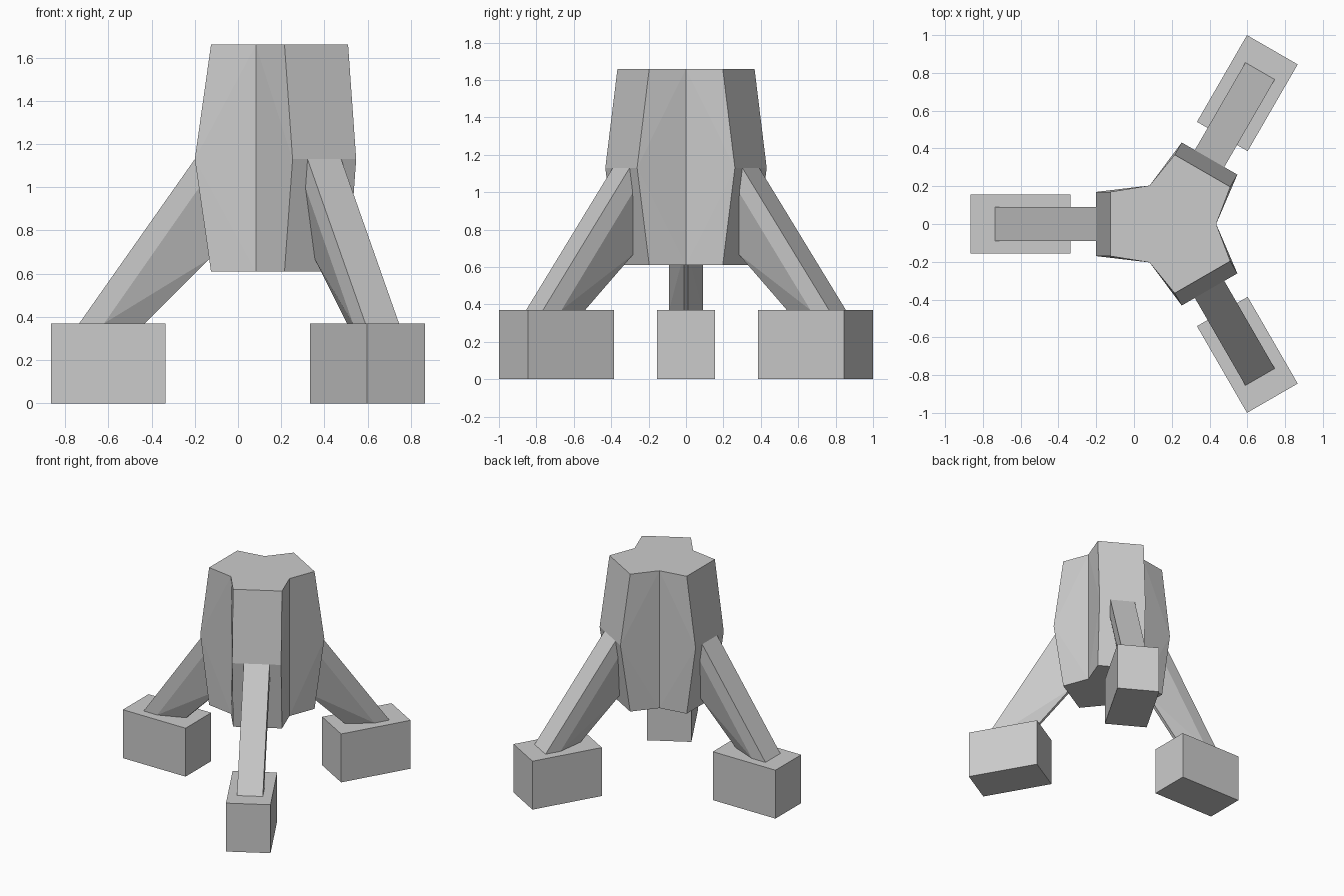
import bpy
import bmesh
from math import radians
from mathutils import Matrix, Vector

cube = bpy.data.objects.get("Cube")
if cube:
    bpy.data.objects.remove(cube, do_unlink=True)

AXIS = Vector((0.2, 0, 0))          # axis of the threefold symmetry
ANGLES = {"right": 180, "front_left": -60, "back_left": 60}

grey = bpy.data.materials.new("plain grey")
grey.use_nodes = True
grey.diffuse_color = (0.6, 0.6, 0.6, 1)
grey.node_tree.nodes["Principled BSDF"].inputs["Base Color"].default_value = (0.6, 0.6, 0.6, 1)


def spoke(angle):
    return Matrix.Translation(AXIS) @ Matrix.Rotation(radians(angle), 4, "Z")


def finish(name, bm):
    bmesh.ops.recalc_face_normals(bm, faces=bm.faces)
    mesh = bpy.data.meshes.new(name)
    bm.to_mesh(mesh)
    bm.free()
    mesh.materials.append(grey)
    bpy.context.collection.objects.link(bpy.data.objects.new(name, mesh))


def build_body():
    bm = bmesh.new()
    arms, grooves = [], []
    # each lobe: bottom, waist and top corners; each groove: a straight line
    for angle in (-60, 60, 180):
        side = {s: [bm.verts.new(spoke(angle) @ Vector((d, s * 0.17, z)))
                    for d, z in ((0.325, 0.61), (0.4, 1.13), (0.325, 1.66))]
                for s in (-1, 1)}
        arms.append(side)
        grooves.append([bm.verts.new(spoke(angle + 60) @ Vector((0.235, 0, z)))
                        for z in (0.61, 1.66)])
    bottom, top = [], []
    for i, arm in enumerate(arms):
        a, b = arm[-1], arm[1]
        for k in (0, 1):
            bm.faces.new((a[k], b[k], b[k + 1], a[k + 1]))
        for edge, (low, high) in ((a, grooves[i - 1]), (b, grooves[i])):
            bm.faces.new((low, edge[0], edge[1]))
            bm.faces.new((low, edge[1], high))
            bm.faces.new((high, edge[1], edge[2]))
        bottom += [a[0], b[0], grooves[i][0]]
        top += [a[2], b[2], grooves[i][1]]
    bm.faces.new(top)
    bm.faces.new(bottom)
    finish("body", bm)


def build_leg(name, angle):
    # keeled section: flat outer face, parallel cheeks, narrow inner edge
    bm = bmesh.new()
    upper = ((0.4, 0.09, 1.13), (0.379, 0.09, 1.0), (0.33, 0.012, 0.67))
    lower = ((0.935, 0.09, 0.37), (0.82, 0.09, 0.37), (0.63, 0.012, 0.37))
    rings = []
    for rows in (upper, lower):
        pts = [(d, w, z) for d, w, z in rows] + [(d, -w, z) for d, w, z in rows[::-1]]
        rings.append([bm.verts.new(spoke(angle) @ Vector(p)) for p in pts])
    u, l = rings
    for i in range(6):
        j = (i + 1) % 6
        if i in (1, 3):             # twisted flanks, split from cheek to keel
            cheek, keel = (i, j) if i == 1 else (j, i)
            bm.faces.new((u[cheek], u[keel], l[cheek]))
            bm.faces.new((u[keel], l[keel], l[cheek]))
        else:
            bm.faces.new((u[i], u[j], l[j], l[i]))
    bm.faces.new(u)
    bm.faces.new(l)
    finish(name, bm)


def build_foot(name, angle):
    bm = bmesh.new()
    shape = Matrix.Translation((0.8, 0, 0.185)) @ Matrix.Diagonal((0.53, 0.31, 0.37, 1))
    bmesh.ops.create_cube(bm, size=1, matrix=spoke(angle) @ shape)
    finish(name, bm)


build_body()
for place, turn in ANGLES.items():
    build_leg(place + "_leg", turn)
    build_foot(place + "_foot", turn)
